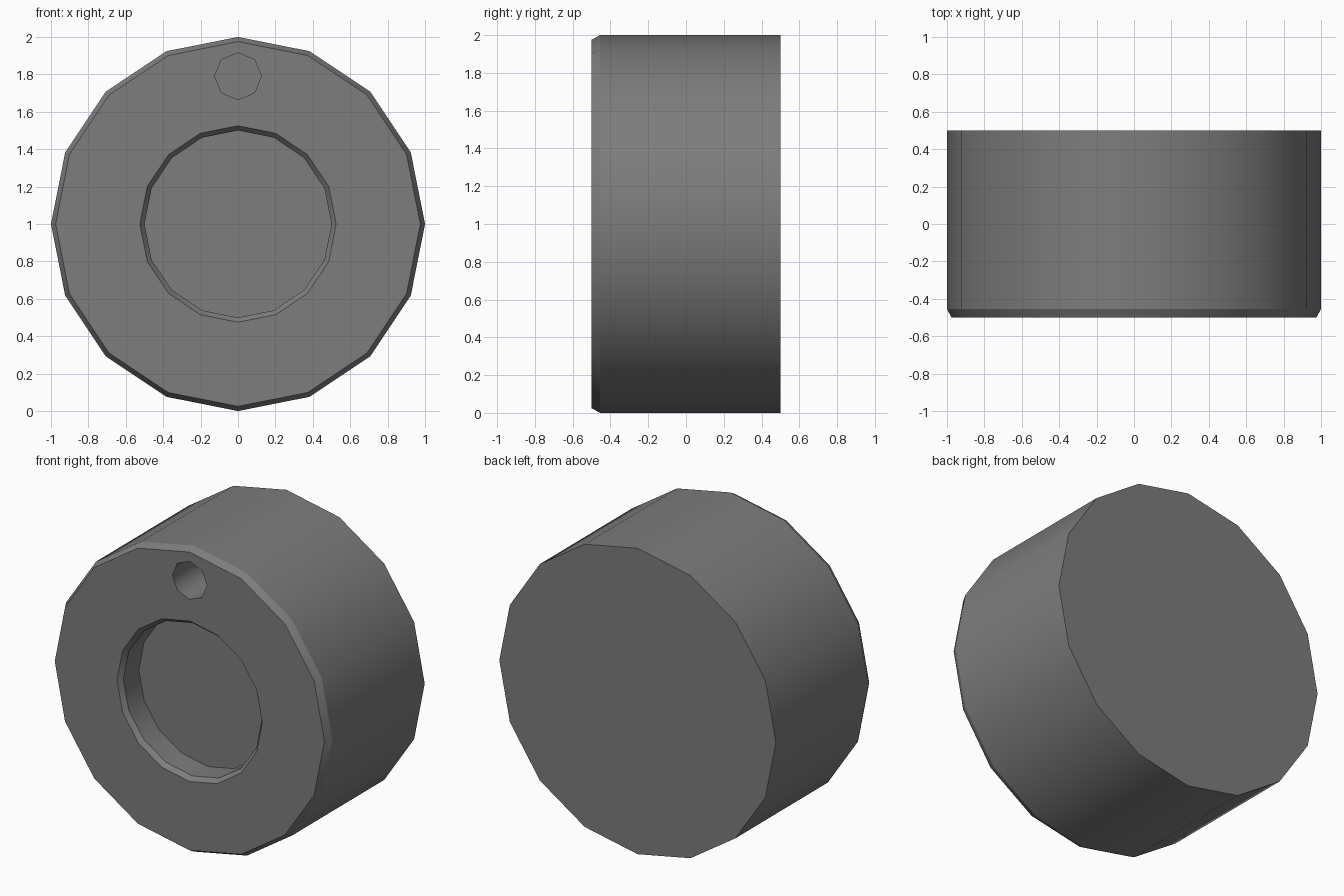
import bpy, bmesh, math

if "Cube" in bpy.data.objects:
    bpy.data.objects.remove(bpy.data.objects["Cube"])

bm = bmesh.new()


def ring(sides, radius, y, cz=1.0):
    """Polygon ring around the Y axis, with a vertex pointing straight up."""
    return [bm.verts.new((radius * math.cos(2 * math.pi * i / sides), y,
                          cz + radius * math.sin(2 * math.pi * i / sides)))
            for i in range(sides)]


def skin(sides, profile, cz=1.0):
    """Skin rings along a (radius, y) profile, cap the last; return the first ring."""
    rings = [ring(sides, r, y, cz) for r, y in profile]
    for a, b in zip(rings, rings[1:]):
        for i in range(sides):
            j = (i + 1) % sides
            bm.faces.new((a[i], a[j], b[j], b[i])).smooth = True
    bm.faces.new(rings[-1])
    # every profile corner stays crisp
    for loop in rings:
        for i in range(sides):
            e = bm.edges.get((loop[i], loop[(i + 1) % sides]))
            e.smooth = False
    return rings[0]


# outer drum, chamfered central recess and small blind hole
rims = [
    skin(16, [(0.975, -0.5), (1.0, -0.455), (1.0, 0.5)]),
    skin(16, [(0.525, -0.5), (0.5, -0.47), (0.5, -0.31)]),
    skin(8, [(0.125, -0.5), (0.125, -0.2)], cz=1.79),
]

# flat front face spanning between the three rims
edges = [bm.edges.get((r[i], r[(i + 1) % len(r)])) for r in rims for i in range(len(r))]
bmesh.ops.triangle_fill(bm, edges=edges, use_beauty=True, normal=(0, -1, 0))
bmesh.ops.recalc_face_normals(bm, faces=bm.faces[:])

mesh = bpy.data.meshes.new("round_knob")
bm.to_mesh(mesh)
bm.free()
knob = bpy.data.objects.new("round_knob", mesh)
bpy.context.collection.objects.link(knob)

# dark grey finish
dark = bpy.data.materials.new("dark_grey")
dark.diffuse_color = (0.205, 0.205, 0.205, 1.0)
dark.use_nodes = True
dark.node_tree.nodes["Principled BSDF"].inputs["Base Color"].default_value = dark.diffuse_color
mesh.materials.append(dark)
